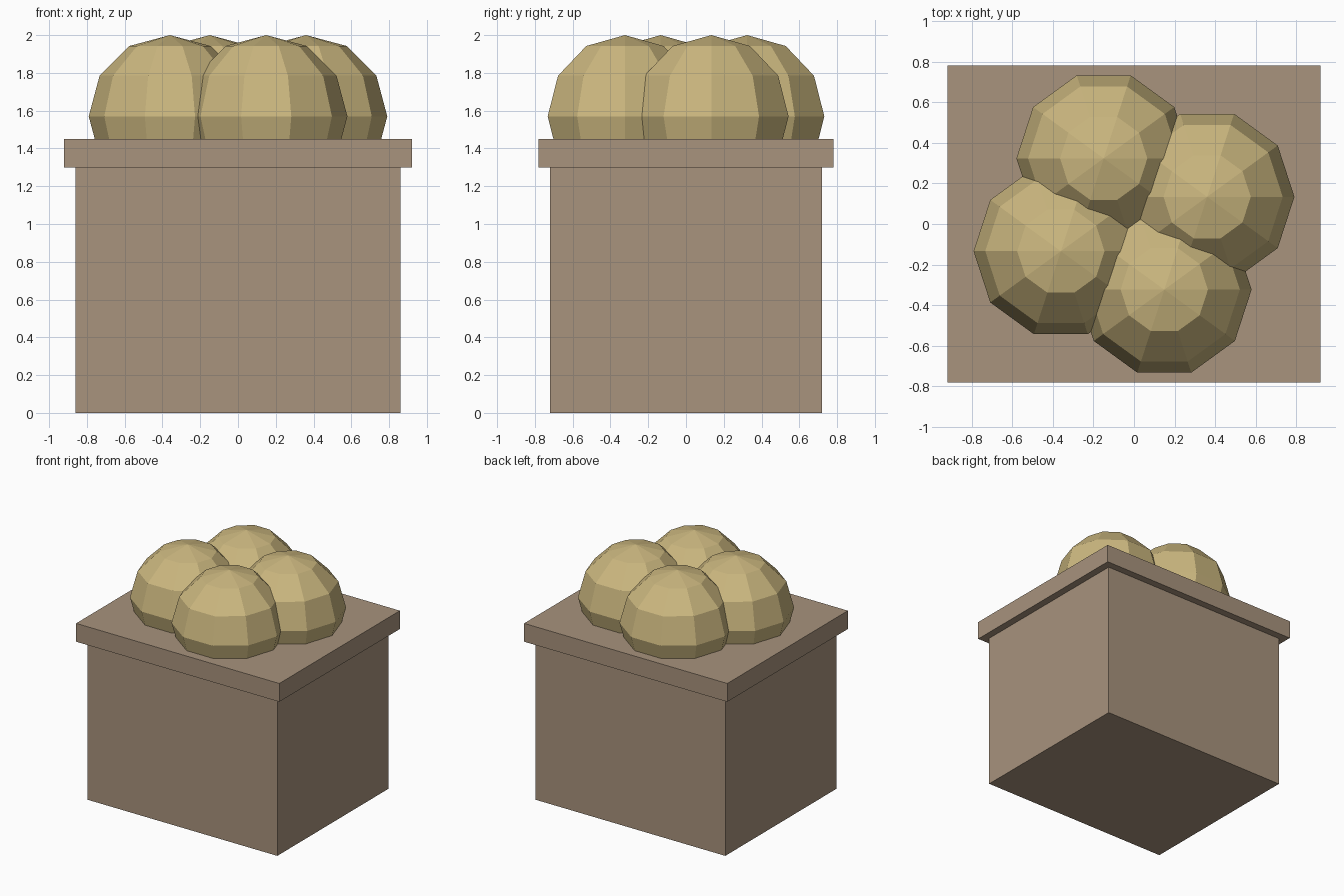
import bpy, math

if "Cube" in bpy.data.objects:
    bpy.data.objects.remove(bpy.data.objects["Cube"])


def srgb(r, g, b):
    """Convert 0-255 display colour to linear values."""
    lin = [(c / 255 / 12.92) if c < 10 else ((c / 255 + 0.055) / 1.055) ** 2.4 for c in (r, g, b)]
    return (*lin, 1.0)


def material(name, rgb):
    m = bpy.data.materials.new(name)
    m.diffuse_color = srgb(*rgb)
    m.use_nodes = True
    m.node_tree.nodes["Principled BSDF"].inputs["Base Color"].default_value = m.diffuse_color
    return m


wood = material("crate brown", (168, 147, 125))
tan = material("produce tan", (203, 183, 127))


def box(name, half_x, half_y, z0, z1, mat):
    bpy.ops.mesh.primitive_cube_add(size=1, location=(0, 0, 0))
    ob = bpy.context.object
    ob.name = name
    for v in ob.data.vertices:
        v.co = (v.co.x * 2 * half_x, v.co.y * 2 * half_y, z0 + (v.co.z + 0.5) * (z1 - z0))
    ob.data.materials.append(mat)
    return ob


# Box body and overhanging rim
box("crate_body", 0.86, 0.72, 0.0, 1.30, wood)
box("crate_rim", 0.92, 0.78, 1.30, 1.45, wood)

# Four low-poly balls spaced around an ellipse, half sunk into the rim
for i in range(4):
    a = math.radians(22.5 + 90 * i)
    bpy.ops.mesh.primitive_uv_sphere_add(
        segments=10, ring_count=6, radius=0.43,
        location=(0.39 * math.cos(a), 0.35 * math.sin(a), 1.57))
    ball = bpy.context.object
    ball.name = f"ball_{i + 1}"
    # Put a vertex on the +x axis
    ball.data.materials.append(tan)
    top = max(ball.data.vertices, key=lambda v: v.co.x)
    ball.rotation_euler.z = -math.atan2(top.co.y, top.co.x)
